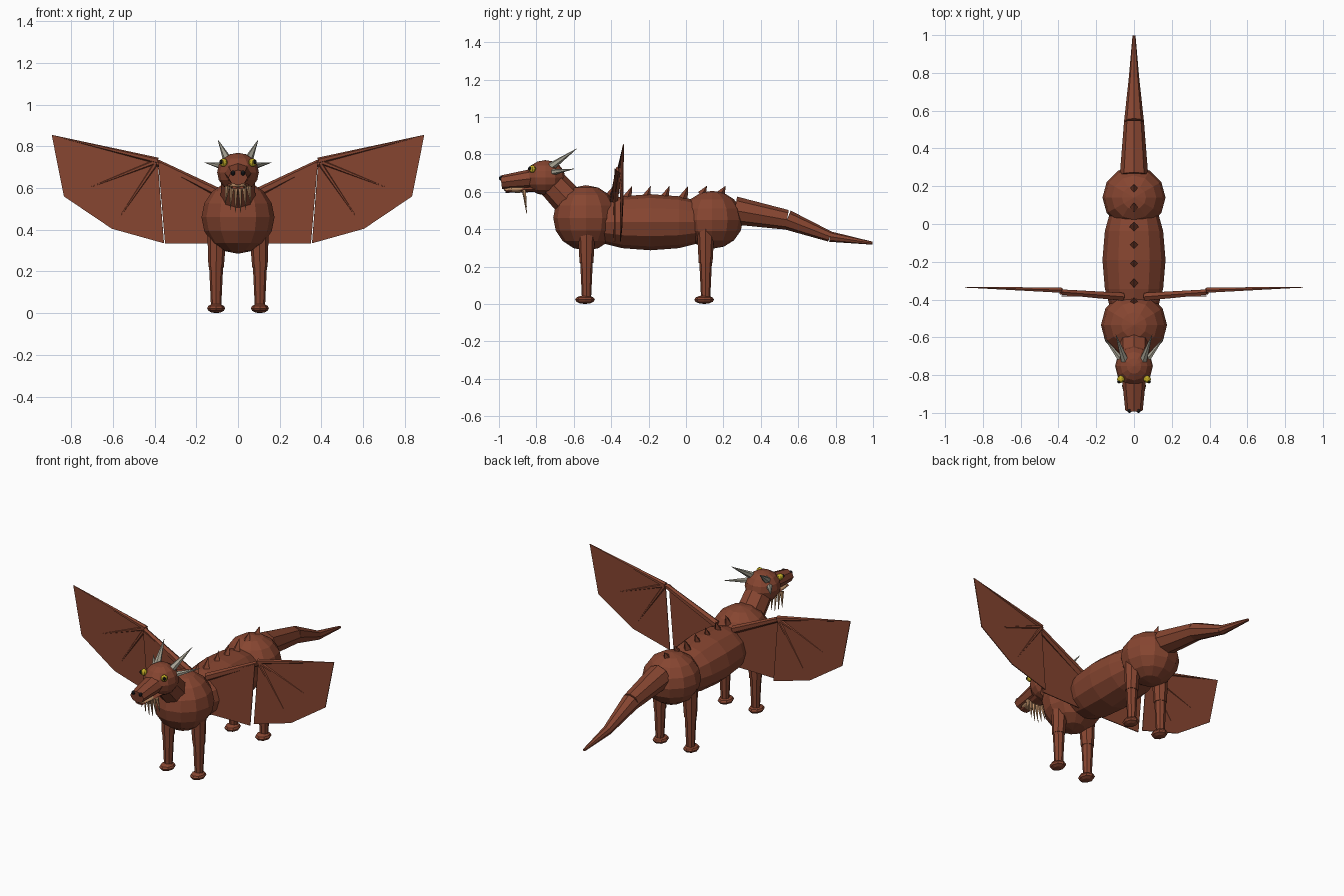
import bpy, bmesh
from mathutils import Vector, Matrix

if "Cube" in bpy.data.objects:
    bpy.data.objects.remove(bpy.data.objects["Cube"], do_unlink=True)


def material(name, rgb):
    m = bpy.data.materials.new(name)
    m.use_nodes = True
    m.diffuse_color = (*rgb, 1)
    m.node_tree.nodes["Principled BSDF"].inputs["Base Color"].default_value = (*rgb, 1)
    return m


BROWN = material("red_brown_hide", (0.24, 0.06, 0.03))
HORN = material("grey_horn", (0.38, 0.36, 0.29))
TAN = material("tan_beard", (0.52, 0.28, 0.14))
YELLOW = material("yellow_eye", (0.55, 0.42, 0.02))
BLACK = material("black", (0.01, 0.01, 0.012))


def finish(name, bm, mat):
    bmesh.ops.recalc_face_normals(bm, faces=bm.faces)
    mesh = bpy.data.meshes.new(name)
    bm.to_mesh(mesh)
    bm.free()
    mesh.materials.append(mat)
    obj = bpy.data.objects.new(name, mesh)
    bpy.context.collection.objects.link(obj)
    return obj


def ball(name, centre, radii, mat=BROWN, seg=12, rings=8, along_y=False):
    """Faceted ellipsoid; its poles lie on z, or on y when along_y is set."""
    bm = bmesh.new()
    bmesh.ops.create_uvsphere(bm, u_segments=seg, v_segments=rings, radius=1)
    if along_y:
        bm.transform(Matrix.Rotation(1.5708, 4, "X"))
    bm.transform(Matrix.Translation(centre) @ Matrix.Diagonal((*radii, 1)))
    return finish(name, bm, mat)


def cone(name, start, end, r1, r2, mat=BROWN, seg=8, squash=1):
    """Tapered prism from start to end."""
    a, b = Vector(start), Vector(end)
    bm = bmesh.new()
    bmesh.ops.create_cone(bm, cap_ends=True, segments=seg, radius1=r1,
                          radius2=r2, depth=(b - a).length)
    turn = (b - a).to_track_quat("Z", "Y").to_matrix().to_4x4()
    bm.transform(Matrix.Translation((a + b) / 2) @ turn @ Matrix.Diagonal((1, squash, 1, 1)))
    return finish(name, bm, mat)


def panel(name, points):
    """Thin wing skin."""
    bm = bmesh.new()
    bm.faces.new([bm.verts.new(p) for p in points])
    obj = finish(name, bm, BROWN)
    skin = obj.modifiers.new("thickness", "SOLIDIFY")
    skin.thickness = 0.005
    skin.offset = 0


# Trunk
ball("chest", (0, -0.535, 0.46), (0.175, 0.175, 0.175))
ball("belly", (0, -0.19, 0.437), (0.167, 0.4, 0.15), along_y=True)
ball("hips", (0, 0.14, 0.45), (0.167, 0.165, 0.155))

# Tail
tail = [(0, 0.26, 0.5, 0.075), (0, 0.54, 0.45, 0.053),
        (0, 0.77, 0.36, 0.028), (0, 0.997, 0.325, 0.008)]
for i, (p, q) in enumerate(zip(tail, tail[1:])):
    cone(f"tail_segment_{i + 1}", p[:3], q[:3], p[3], q[3])

# Spines along the back
for i in range(7):
    y = -0.4 + 0.1 * i
    base = 0.585 if i > 4 else 0.565
    cone(f"back_spine_{i + 1}", (0, y - 0.015, base), (0, y + 0.012, 0.632), 0.025, 0, seg=4)

# Neck, head and snout
cone("neck", (0, -0.61, 0.53), (0, -0.74, 0.67), 0.085, 0.078)
ball("head", (0, -0.752, 0.675), (0.1, 0.107, 0.094))
cone("snout", (0, -0.79, 0.675), (0, -0.988, 0.65), 0.067, 0.046, squash=0.8)
ball("mouth_lining", (0, -0.9, 0.61), (0.042, 0.075, 0.016), TAN)
cone("lower_jaw", (0, -0.8, 0.615), (0, -0.965, 0.603), 0.055, 0.03, squash=0.3)

# Beard of thin spikes
for i in range(6):
    t = i - 2.5
    tip_z = 0.482 + 0.006 * t * t
    cone(f"beard_spike_{i + 1}", (t * 0.02, -0.867, 0.61), (t * 0.025, -0.852, tip_z),
         0.012, 0.001, TAN, seg=5)

# Mirrored parts
for side, s in (("left", 1), ("right", -1)):
    def pt(x, y, z):
        return (s * x, y, z)

    # Face details
    ball(f"{side}_eye", pt(0.07, -0.822, 0.722), (0.02, 0.02, 0.02), YELLOW, 8, 6)
    ball(f"{side}_pupil", pt(0.08, -0.835, 0.725), (0.009, 0.009, 0.011), BLACK, 8, 6)
    ball(f"{side}_nostril", pt(0.024, -0.988, 0.672), (0.012, 0.012, 0.012), BLACK, 8, 6)
    cone(f"{side}_upper_horn", pt(0.05, -0.72, 0.735), pt(0.096, -0.585, 0.83),
         0.022, 0.001, HORN, 6)
    cone(f"{side}_lower_horn", pt(0.075, -0.71, 0.705), pt(0.16, -0.6, 0.722),
         0.017, 0.001, HORN, 6)

    # Legs
    for which, y in (("front", -0.532), ("hind", 0.105)):
        tag = f"{side}_{which}"
        cone(f"{tag}_thigh", pt(0.1, y, 0.42), pt(0.105, y, 0.22), 0.048, 0.037)
        cone(f"{tag}_shin", pt(0.105, y, 0.23), pt(0.105, y, 0.04), 0.034, 0.025)
        ball(f"{tag}_foot", pt(0.105, y - 0.008, 0.023), (0.043, 0.053, 0.023), seg=8, rings=6)

    # Wing skins, outer one set slightly behind the inner one
    def outer(x, z):
        return pt(x, -0.35 + 0.03 * (x - 0.385), z)

    elbow, tip = outer(0.385, 0.73), outer(0.893, 0.853)
    mid_finger, low_finger = outer(0.835, 0.56), outer(0.605, 0.405)
    panel(f"{side}_outer_wing_skin", [elbow, tip, mid_finger, low_finger, outer(0.355, 0.335)])
    panel(f"{side}_inner_wing_skin", [pt(0.06, -0.385, 0.56), pt(0.383, -0.38, 0.725),
                                      pt(0.35, -0.38, 0.335), pt(0.06, -0.385, 0.335)])

    # Wing bones
    cone(f"{side}_wing_arm", pt(0.06, -0.385, 0.56), pt(0.388, -0.36, 0.722), 0.024, 0.016, seg=6)
    cone(f"{side}_wing_long_finger", elbow, tip, 0.016, 0.002, seg=6)
    cone(f"{side}_wing_mid_finger", elbow, outer(0.77, 0.58), 0.013, 0.001, seg=6)
    cone(f"{side}_wing_low_finger", elbow, low_finger, 0.013, 0.001, seg=6)
